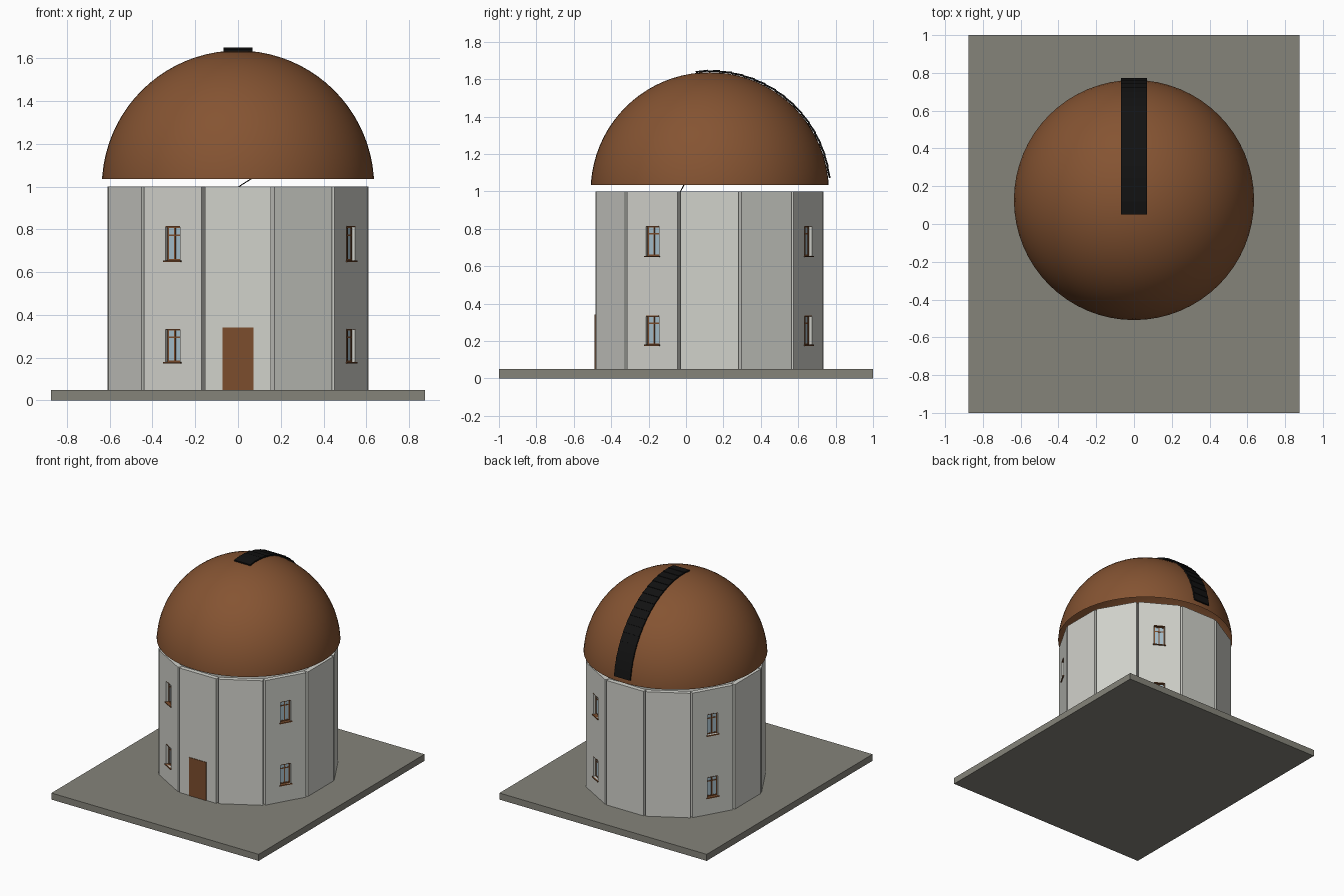
import bpy, bmesh, math
from mathutils import Matrix, Vector

if "Cube" in bpy.data.objects:
    bpy.data.objects.remove(bpy.data.objects["Cube"])

CY = 0.125            # tower centre in y
APO = 0.61            # distance from tower axis to the outer wall faces
HALF = 0.155          # half width of a wall panel
THICK = 0.035         # wall thickness
Z0, Z1 = 0.05, 1.0    # wall bottom and top
WINDOWS = [(0.18, 0.335), (0.655, 0.815)]


def material(name, rgb):
    m = bpy.data.materials.new(name)
    m.diffuse_color = (*rgb, 1)
    m.use_nodes = True
    m.node_tree.nodes["Principled BSDF"].inputs["Base Color"].default_value = m.diffuse_color
    return m


STONE = material("base_grey", (0.235, 0.23, 0.195))
WALL = material("wall_light_grey", (0.64, 0.645, 0.60))
DOME = material("dome_brown", (0.235, 0.088, 0.032))
WOOD = material("wood_brown", (0.20, 0.075, 0.026))
GLASS = material("glass_pale_blue", (0.38, 0.52, 0.60))
BLACK = material("shutter_black", (0.006, 0.006, 0.006))


def box(bm, x0, x1, y0, y1, z0, z1, tf=Matrix()):
    """Add a box with the given limits to bm, moved by tf."""
    size = Matrix.Diagonal((x1 - x0, y1 - y0, z1 - z0, 1))
    mid = Matrix.Translation(((x0 + x1) / 2, (y0 + y1) / 2, (z0 + z1) / 2))
    bmesh.ops.create_cube(bm, size=1, matrix=tf @ mid @ size)


def finish(bm, name, mat):
    me = bpy.data.meshes.new(name)
    bm.to_mesh(me)
    bm.free()
    me.materials.append(mat)
    ob = bpy.data.objects.new(name, me)
    bpy.context.collection.objects.link(ob)
    return ob


def side(deg):
    """Frame of one wall: x along the wall, -y outward, y = 0 on its outer face."""
    return (Matrix.Translation((0, CY, 0)) @ Matrix.Rotation(math.radians(deg), 4, 'Z')
            @ Matrix.Translation((0, -APO, 0)))


# Ground slab
bm = bmesh.new()
box(bm, -0.875, 0.875, -1, 1, 0, Z0)
finish(bm, "base_slab", STONE)

# Twelve wall panels; every third one has two window openings
walls, frames, panes = bmesh.new(), bmesh.new(), bmesh.new()
W = 0.04              # half width of a window opening
for i in range(12):
    tf = side(30 * i)
    if i % 3 != 2:
        box(walls, -HALF, HALF, 0, THICK, Z0, Z1, tf)
        continue
    box(walls, -HALF, -W, 0, THICK, Z0, Z1, tf)
    box(walls, W, HALF, 0, THICK, Z0, Z1, tf)
    levels = [Z0] + [z for pair in WINDOWS for z in pair] + [Z1]
    for a, b in zip(levels[::2], levels[1::2]):
        box(walls, -W, W, 0, THICK, a, b, tf)
    for a, b in WINDOWS:
        # Recessed frame: jambs, mullion, head, foot, transom
        for x, r in ((-W + 0.004, 0.004), (0, 0.004), (W - 0.004, 0.004)):
            box(frames, x - r, x + r, 0.018, 0.028, a, b, tf)
        for z in (a, b - 0.008, a + 0.72 * (b - a)):
            box(frames, -W, W, 0.0185, 0.0275, z, z + 0.007, tf)
        # Sill and thin head strip
        box(frames, -W - 0.007, W + 0.007, -0.008, 0.02, a - 0.007, a, tf)
        box(frames, -W, W, -0.001, 0.02, b - 0.004, b, tf)
        box(panes, -W, W, 0.022, 0.025, a, b, tf)
finish(walls, "tower_walls", WALL)
finish(frames, "window_frames", WOOD)
finish(panes, "window_panes", GLASS)

# Door
bm = bmesh.new()
box(bm, -0.072, 0.072, -0.004, 0.004, Z0, 0.342, side(0))
finish(bm, "door", WOOD)

# Dome: open sphere cap floating just above the walls
R = 0.637
bm = bmesh.new()
bmesh.ops.create_uvsphere(bm, u_segments=64, v_segments=40, radius=R)
bmesh.ops.bisect_plane(bm, geom=bm.verts[:] + bm.edges[:] + bm.faces[:],
                       plane_co=(0, 0, 0.035), plane_no=(0, 0, 1), clear_inner=True)
bmesh.ops.translate(bm, verts=bm.verts, vec=(0, CY + 0.002, 1.0))
for f in bm.faces:
    f.smooth = True
finish(bm, "dome", DOME)

# Shutter: overlapping slats from the crown down the back of the dome
bm = bmesh.new()
N = 16
START, END = -6.5, 83.5
step = (END - START) / N
length = math.radians(step) * R * 1.08
for i in range(N):
    a = math.radians(START + step * (i + 0.5))
    tf = (Matrix.Translation((0, CY + 0.002, 1.0)) @ Matrix.Rotation(-a, 4, 'X')
          @ Matrix.Translation((0, 0, R + 0.006)) @ Matrix.Rotation(math.radians(3), 4, 'X'))
    box(bm, -0.068, 0.068, -length / 2, length / 2, -0.005, 0.005, tf)
finish(bm, "dome_shutter", BLACK)

# Thin rod glimpsed in the gap under the dome
bm = bmesh.new()
p, q = Vector((0, -0.03, 0.998)), Vector((0.062, -0.01, 1.037))
rot = (q - p).to_track_quat('Z', 'Y').to_matrix().to_4x4()
box(bm, -0.002, 0.002, -0.002, 0.002, 0, (q - p).length, Matrix.Translation(p) @ rot)
finish(bm, "inner_rod", BLACK)
